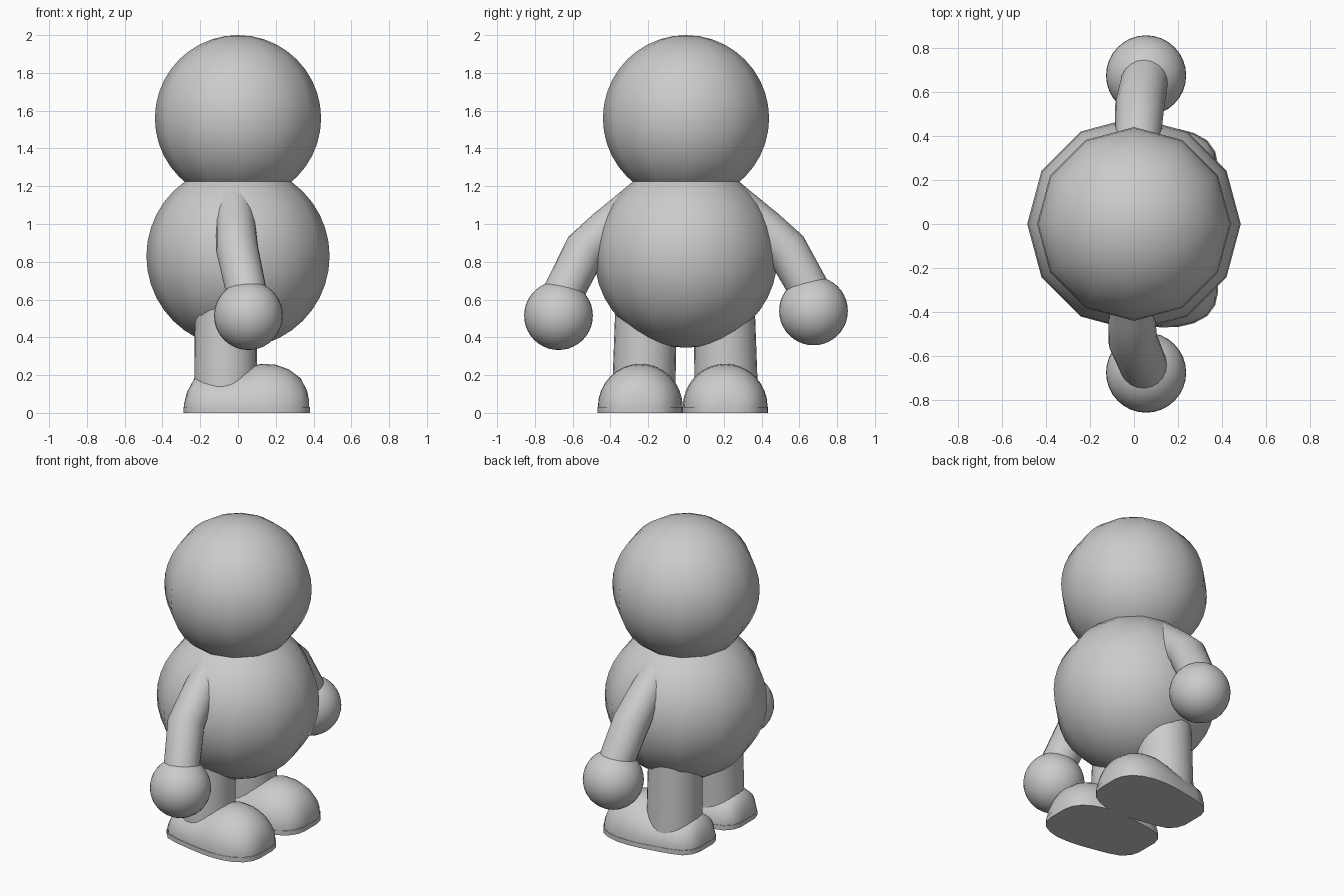
import bpy, bmesh
from math import sin, cos, pi
from mathutils import Vector

cube = bpy.data.objects.get("Cube")
if cube:
    bpy.data.objects.remove(cube, do_unlink=True)

# Single plain grey
grey = bpy.data.materials.new("light grey")
grey.use_nodes = True
grey.diffuse_color = (0.6, 0.6, 0.6, 1)
grey.node_tree.nodes["Principled BSDF"].inputs["Base Color"].default_value = (0.6, 0.6, 0.6, 1)


def finish(bm, name, angle):
    bmesh.ops.recalc_face_normals(bm, faces=bm.faces)
    mesh = bpy.data.meshes.new(name)
    bm.to_mesh(mesh)
    bm.free()
    mesh.materials.append(grey)
    obj = bpy.data.objects.new(name, mesh)
    bpy.context.collection.objects.link(obj)
    bpy.ops.object.select_all(action='DESELECT')
    obj.select_set(True)
    bpy.context.view_layer.objects.active = obj
    bpy.ops.object.shade_smooth_by_angle(angle=angle)
    return obj


def ball(name, centre, radius, segments, rings):
    bm = bmesh.new()
    bmesh.ops.create_uvsphere(bm, u_segments=segments, v_segments=rings, radius=radius)
    bmesh.ops.translate(bm, verts=bm.verts, vec=centre)
    return finish(bm, name, pi / 3)


def loft(name, rings, angle=pi / 4):
    """Skin a list of equal-length closed rings and cap both ends."""
    bm = bmesh.new()
    loops = [[bm.verts.new(p) for p in ring] for ring in rings]
    n = len(loops[0])
    for a, b in zip(loops, loops[1:]):
        for i in range(n):
            j = (i + 1) % n
            bm.faces.new((a[i], a[j], b[j], b[i]))
    bm.faces.new(loops[0])
    bm.faces.new(loops[-1])
    return finish(bm, name, angle)


def tube(name, points, radii, sides=20):
    """Round limb whose rings are mitred at the joints."""
    pts = [Vector(p) for p in points]
    rings = []
    for k, p in enumerate(pts):
        d = (pts[min(k + 1, len(pts) - 1)] - pts[max(k - 1, 0)]).normalized()
        u = Vector((1, 0, 0))
        u = (u - d * u.dot(d)).normalized()
        v = d.cross(u)
        rings.append([p + radii[k] * (u * cos(2 * pi * i / sides) + v * sin(2 * pi * i / sides))
                      for i in range(sides)])
    return loft(name, rings)


# Head and body
ball("head", (0, 0, 1.56), 0.44, 12, 20)
ball("body", (0, 0, 0.83), 0.485, 12, 20)

# Foot stations from heel to toe: x, half width, height
STATIONS = [(-0.285, 0.07, 0.05), (-0.27, 0.12, 0.11), (-0.23, 0.165, 0.185), (-0.15, 0.19, 0.2),
            (-0.03, 0.21, 0.205), (0.04, 0.22, 0.235), (0.12, 0.225, 0.26), (0.2, 0.22, 0.255),
            (0.27, 0.2, 0.23), (0.33, 0.165, 0.185), (0.365, 0.115, 0.12), (0.377, 0.06, 0.06)]


def foot(side, y, splay):
    upper = []
    for x, w, h in STATIONS:
        yc = y + splay * x
        arch = [(x, yc + w * cos(pi * i / 16), 0.03 + (h - 0.03) * sin(pi * i / 16))
                for i in range(17)]
        upper.append([(x, yc + w, 0.01)] + arch + [(x, yc - w, 0.01)])
    loft(side + "_shoe", upper, pi / 3)
    # Thin sole following the shoe outline
    outline = [(x, y + splay * x + w + 0.003) for x, w, h in STATIONS]
    outline += [(x, y + splay * x - w - 0.003) for x, w, h in reversed(STATIONS)]
    loft(side + "_sole", [[(x * 1.01, py, z) for x, py in outline] for z in (0, 0.03)])


# Limbs
for side, s in (("right", -1), ("left", 1)):
    left = s > 0
    hand_z = 0.54 if left else 0.515
    shoulder_x = 0.02 if left else -0.01
    tube(side + "_arm",
         [(shoulder_x - 0.01, s * 0.25, 1.12), (shoulder_x, s * 0.42, 0.975),
          (shoulder_x + 0.005, s * 0.53, 0.87), (0.05, s * 0.66, hand_z + 0.1)],
         [0.1, 0.105, 0.112, 0.107])
    ball(side + "_hand", (0.055, s * 0.675, hand_z), 0.182, 32, 20)
    y = 0.215 if left else -0.225
    tube(side + "_leg", [(-0.065, y, 0.05), (-0.065, y - s * 0.015, 0.62)], [0.168, 0.162], 24)
    foot(side, y - (0.01 if left else 0.012), -0.04 if not left else 0.02)
